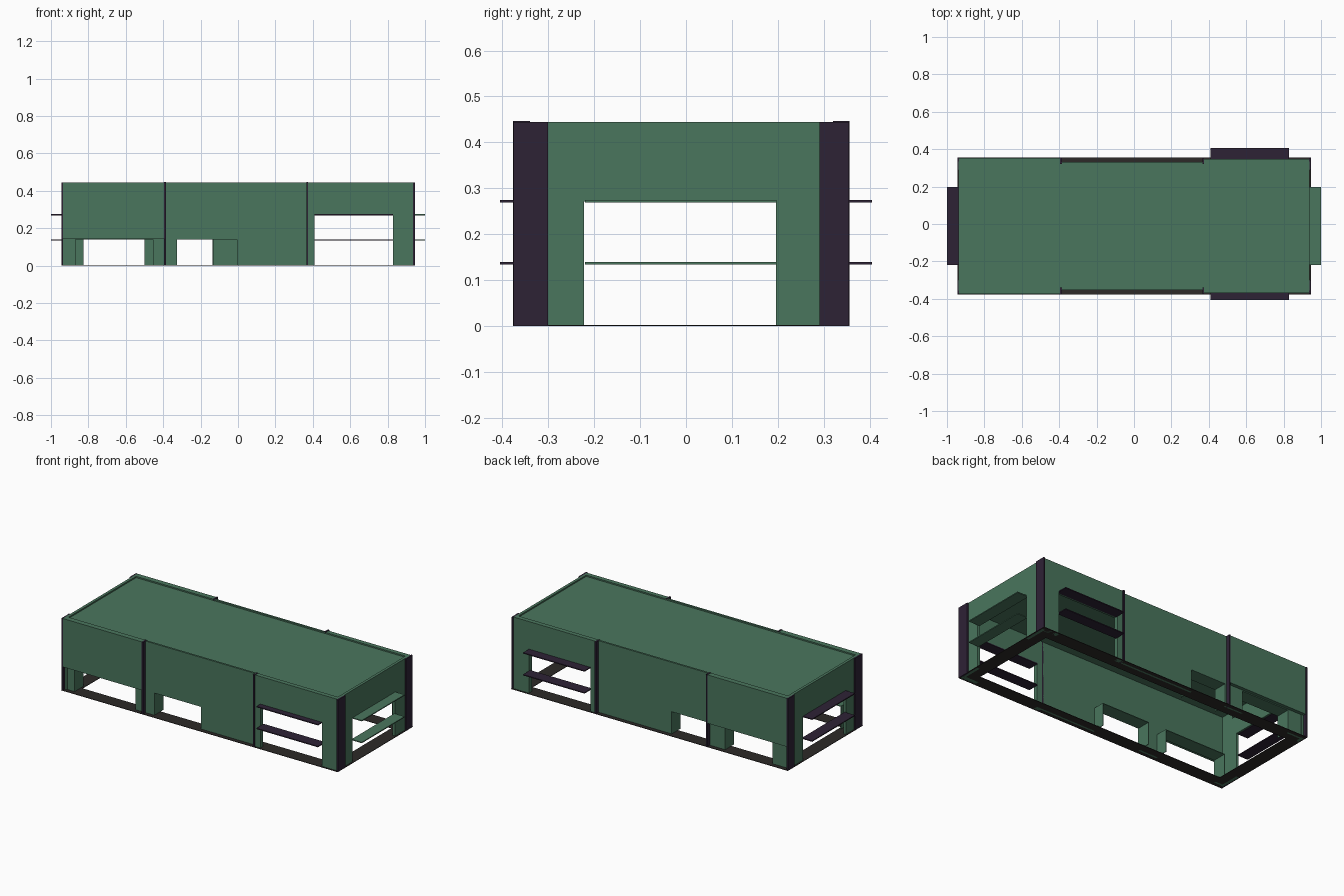
import bpy, bmesh
from mathutils import Vector

cube = bpy.data.objects.get("Cube")
if cube:
    bpy.data.objects.remove(cube, do_unlink=True)


def material(name, rgb):
    m = bpy.data.materials.new(name)
    m.use_nodes = True
    m.diffuse_color = (*rgb, 1)
    m.node_tree.nodes["Principled BSDF"].inputs["Base Color"].default_value = (*rgb, 1)
    return m


GREEN = material("muted green", (0.068, 0.18, 0.11))
PURPLE = material("dark purple", (0.027, 0.016, 0.036))
CHARCOAL = material("charcoal", (0.026, 0.023, 0.021))


def finish(name, bm, mat):
    bmesh.ops.recalc_face_normals(bm, faces=bm.faces[:])
    mesh = bpy.data.meshes.new(name)
    bm.to_mesh(mesh)
    bm.free()
    mesh.materials.append(mat)
    obj = bpy.data.objects.new(name, mesh)
    bpy.context.collection.objects.link(obj)
    return obj


def box(name, mat, xs, ys, zs):
    bm = bmesh.new()
    bmesh.ops.create_cube(bm, size=1)
    for v in bm.verts:
        v.co = Vector([(r[0] + r[1]) / 2 + c * (r[1] - r[0])
                       for c, r in zip(v.co, (xs, ys, zs))])
    return finish(name, bm, mat)


def wall(name, axis, span, zs, depth, openings=()):
    """Extruded wall profile with doorway notches cut up from its lower edge."""
    pts = [(span[0], zs[0])]
    for a, b, h in openings:
        pts += [(a, zs[0]), (a, h), (b, h), (b, zs[0])]
    pts += [(span[1], zs[0]), (span[1], zs[1]), (span[0], zs[1])]
    bm = bmesh.new()
    along_x = axis == "x"
    face = bm.faces.new([bm.verts.new((p, depth[0], z) if along_x else (depth[0], p, z))
                         for p, z in pts])
    new = bmesh.ops.extrude_face_region(bm, geom=[face])["geom"]
    d = depth[1] - depth[0]
    bmesh.ops.translate(bm, vec=(0, d, 0) if along_x else (d, 0, 0),
                        verts=[v for v in new if isinstance(v, bmesh.types.BMVert)])
    return finish(name, bm, GREEN)


TOP, WELL, WIN = 0.445, 0.14, 0.272
MID_Y = -0.01
WINDOW = (0.41, 0.83, WIN)
SHELF_HEIGHTS = {"lower": 0.137, "upper": WIN}


def shelf_z(z):
    return (z - 0.003, z + 0.003)


# Long sides: core wall, cladding, wells, posts, shelves
sides = (("front", -1, [(-0.87, -0.455), (-0.325, -0.005)]),
         ("back", 1, [(-0.825, -0.50), (-0.375, -0.135)]))
for side, s, wells in sides:
    def y(d):
        return MID_Y + s * d

    cuts = [(a, b, WELL) for a, b in wells] + [WINDOW]
    wall(side + "_wall", "x", (-0.935, 0.93), (0, TOP), (y(0.33), y(0.342)), cuts)
    wall(side + "_upper_panel", "x", (-0.935, -0.39), (0.146, TOP), (y(0.342), y(0.363)))
    wall(side + "_window_panel", "x", (0.37, 0.935), (0, TOP), (y(0.342), y(0.358)), [WINDOW])
    # Thin liner around each well, reaching inwards
    for i, (a, b) in enumerate(wells):
        wall(f"{side}_well_liner_{i + 1}", "x", (a - 0.004, b + 0.004), (0.003, WELL + 0.004),
             (y(0.255), y(0.33)), [(a, b, WELL)])
    for i, x in enumerate((-0.39, 0.37)):
        box(f"{side}_post_{i + 1}", PURPLE, (x - 0.005, x + 0.005),
            sorted((y(0.33), y(0.366))), (0, TOP + 0.002))
    for level, z in SHELF_HEIGHTS.items():
        box(f"{side}_{level}_shelf", PURPLE, WINDOW[:2],
            sorted((s * 0.335, s * 0.405)), shelf_z(z))

# Short ends: wall, corner plates, shelves
for side, s, shelf_mat in (("left_end", 1, GREEN), ("right_end", -1, PURPLE)):
    wall(side + "_wall", "y", (-0.355, 0.335), (0, TOP), (s * 0.92, s * 0.937),
         [(-0.222, 0.196, WIN)])
    for corner, ys in (("front", (-0.375, -0.30)), ("back", (0.29, 0.355))):
        box(f"{side}_{corner}_corner_plate", PURPLE, sorted((s * 0.935, s * 0.945)),
            ys, (0, TOP))
    for level, z in SHELF_HEIGHTS.items():
        box(f"{side}_{level}_shelf", shelf_mat, sorted((s * 0.93, s * 1.0)),
            (-0.22, 0.197), shelf_z(z))

# Roof set just below the rim
box("roof", GREEN, (-0.925, 0.925), (-0.345, 0.325), (0.426, 0.437))

# Flat base ring, open in the middle
RING = 0.085
for name, s in (("front", -1), ("back", 1)):
    box(name + "_base_strip", CHARCOAL, (-0.945, 0.945),
        sorted((MID_Y + s * 0.366, MID_Y + s * (0.366 - RING))), (0, 0.003))
for name, s in (("left", 1), ("right", -1)):
    box(name + "_base_strip", CHARCOAL, sorted((s * 0.945, s * (0.945 - RING))),
        (MID_Y - 0.366 + RING, MID_Y + 0.366 - RING), (0, 0.003))
